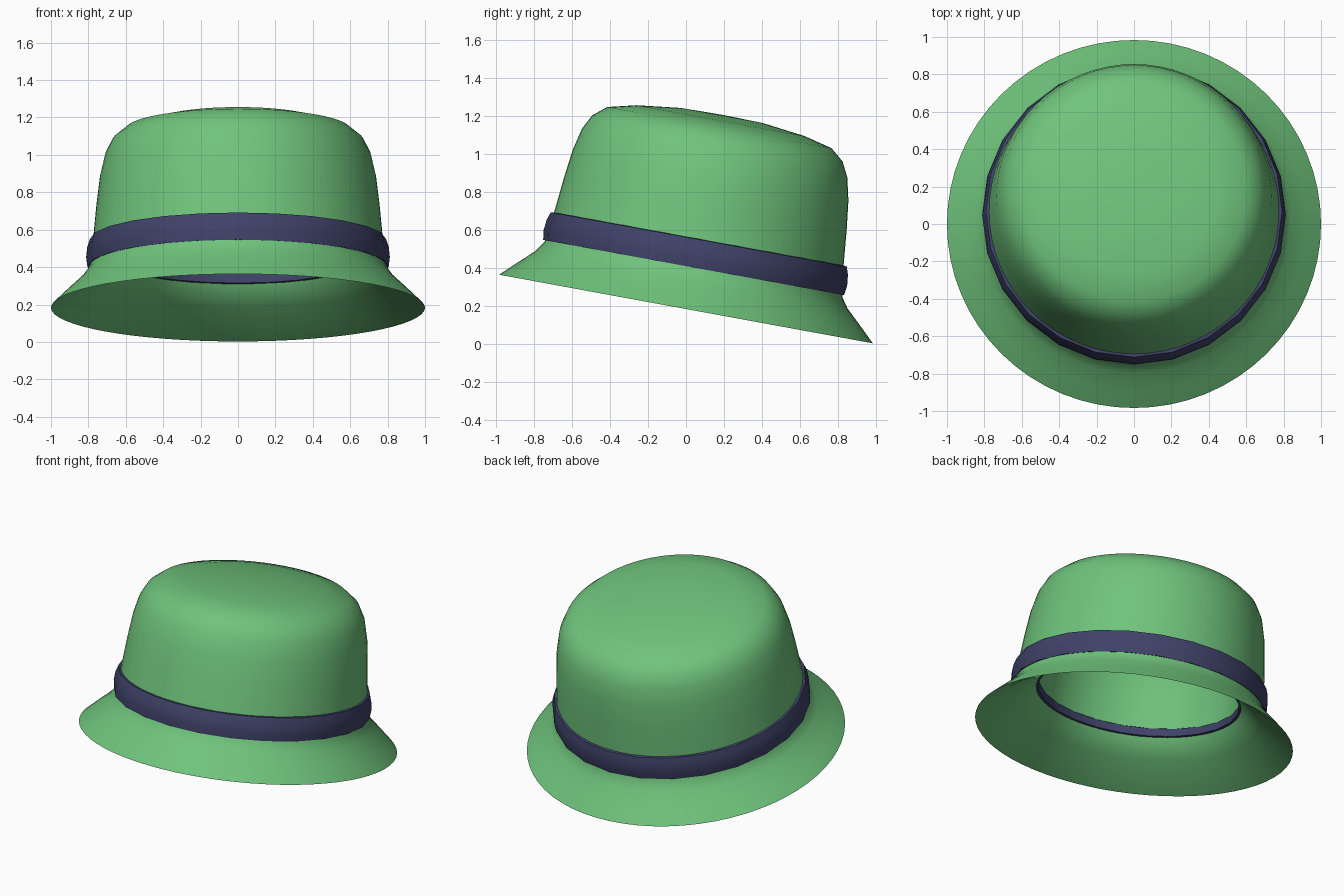
import bpy, bmesh, math
from mathutils import Matrix

if "Cube" in bpy.data.objects:
    bpy.data.objects.remove(bpy.data.objects["Cube"], do_unlink=True)

# The whole hat leans toward the back
TILT = Matrix.Translation((0, 0, 0.183)) @ Matrix.Rotation(math.radians(-10.4), 4, 'X')


def material(name, rgb):
    mat = bpy.data.materials.new(name)
    mat.use_nodes = True
    color = (*rgb, 1)
    mat.diffuse_color = color
    mat.node_tree.nodes["Principled BSDF"].inputs["Base Color"].default_value = color
    return mat


def lathe(name, profile, sides, mat, closed=False, angle=40):
    """Revolve a (radius, height) profile around the hat's axis."""
    bm = bmesh.new()
    verts = [bm.verts.new((0, -r, h)) for r, h in profile]
    edges = [bm.edges.new(pair) for pair in zip(verts, verts[1:])]
    if closed:
        edges.append(bm.edges.new((verts[-1], verts[0])))
    bmesh.ops.spin(bm, geom=verts + edges, cent=(0, 0, 0), axis=(0, 0, 1),
                   angle=math.tau, steps=sides, use_merge=True)
    bmesh.ops.remove_doubles(bm, verts=bm.verts[:], dist=0.0005)
    bmesh.ops.recalc_face_normals(bm, faces=bm.faces[:])
    mesh = bpy.data.meshes.new(name)
    bm.to_mesh(mesh)
    bm.free()
    mesh.materials.append(mat)
    obj = bpy.data.objects.new(name, mesh)
    bpy.context.collection.objects.link(obj)
    obj.matrix_world = TILT
    bpy.ops.object.select_all(action='DESELECT')
    obj.select_set(True)
    bpy.context.view_layer.objects.active = obj
    bpy.ops.object.shade_smooth_by_angle(angle=math.radians(angle))
    return obj


green = material("green felt", (0.16, 0.55, 0.2))
navy = material("navy ribbon", (0.05, 0.055, 0.14))

# Crown and flared brim outside, then the thick lining inside
outer = [(0, 1.04), (0.22, 1.036), (0.45, 1.008), (0.6, 0.971), (0.67, 0.913),
         (0.71, 0.835), (0.738, 0.715), (0.757, 0.56), (0.775, 0.37),
         (0.785, 0.27), (0.798, 0.21), (0.837, 0.155), (0.92, 0.077), (1, 0)]
inner = [(0.9, 0.055), (0.77, 0.145), (0.645, 0.245), (0.637, 0.3), (0.62, 0.45),
         (0.6, 0.68), (0.56, 0.79), (0.46, 0.86), (0.25, 0.9), (0, 0.91)]
lathe("hat_body", outer + inner, 64, green, angle=50)

# Ribbon band passing through the wall, so a thin strip shows inside
band = [(0.632, 0.25), (0.805, 0.222), (0.812, 0.275), (0.806, 0.33),
        (0.792, 0.372), (0.77, 0.376), (0.632, 0.3)]
lathe("hat_band", band, 24, navy, closed=True)
